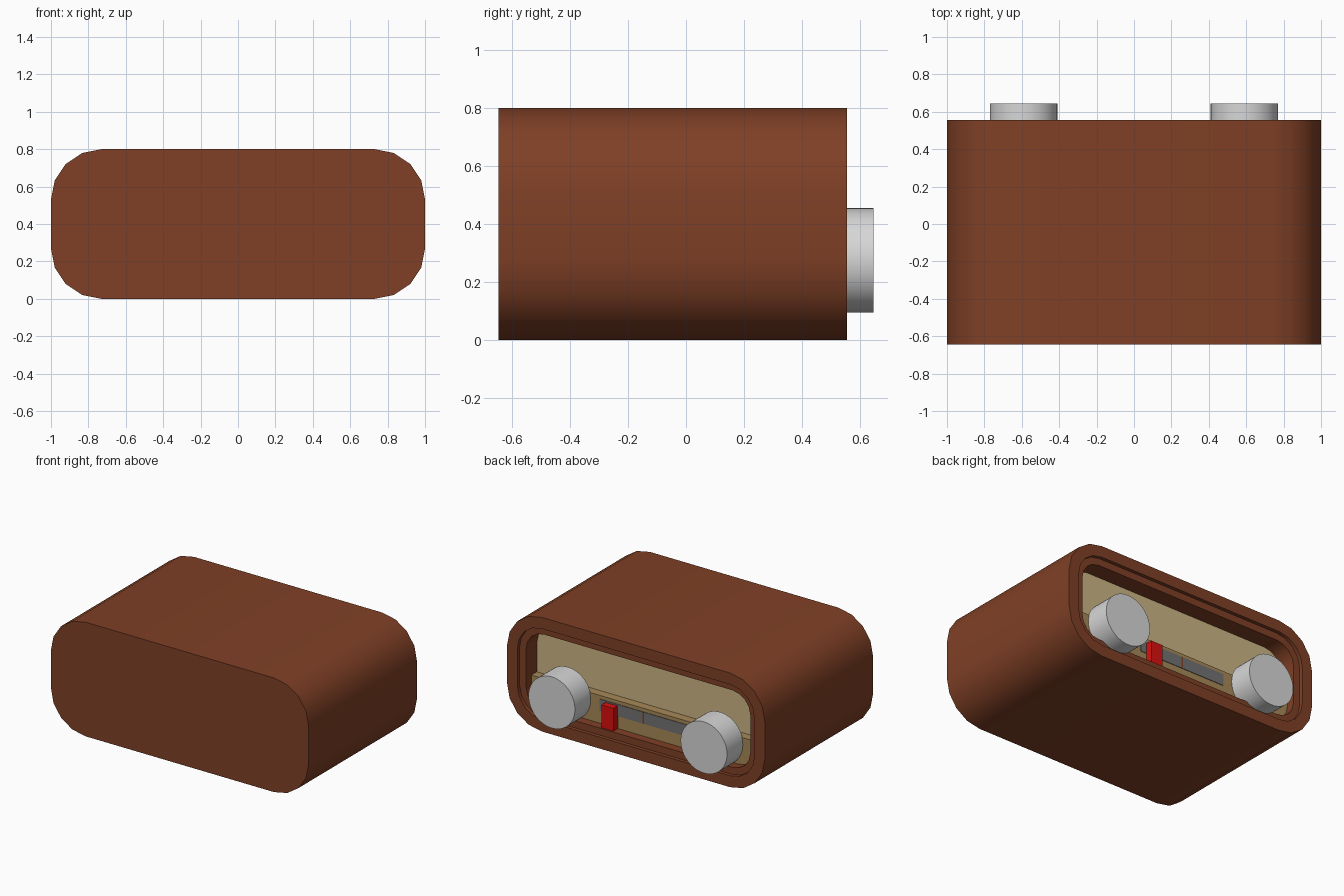
import bpy, bmesh, math

if "Cube" in bpy.data.objects:
    bpy.data.objects.remove(bpy.data.objects["Cube"])


def mat(name, r, g, b):
    m = bpy.data.materials.new(name)
    m.diffuse_color = (r, g, b, 1)
    m.use_nodes = True
    m.node_tree.nodes["Principled BSDF"].inputs["Base Color"].default_value = m.diffuse_color
    return m


BROWN = mat("brown_case", 0.215, 0.051, 0.019)
CREAM = mat("cream_panel", 0.60, 0.46, 0.23)
GOLD = mat("dark_tan", 0.38, 0.25, 0.095)
GREY = mat("grey_dial", 0.17, 0.17, 0.17)
SILVER = mat("silver_knob", 0.68, 0.68, 0.68)
RED = mat("red_pointer", 0.70, 0.005, 0.005)


def outline(inset, seg=4):
    """Rounded rectangle in (x, z), inset from the 2 x 0.8 case outline."""
    r = 0.27 - inset
    pts = []
    for k, (cx, cz) in enumerate([(0.73, 0.53), (-0.73, 0.53), (-0.73, 0.27), (0.73, 0.27)]):
        for i in range(seg + 1):
            a = math.radians(90 * k + 90 * i / seg)
            pts.append((cx + r * math.cos(a), cz + r * math.sin(a)))
    return pts


def loft(name, loops, material, smooth=True):
    """Skin a list of (points, y) loops and cap both ends."""
    bm = bmesh.new()
    rings = [[bm.verts.new((x, y, z)) for x, z in pts] for pts, y in loops]
    for a, b in zip(rings, rings[1:]):
        for i in range(len(a)):
            j = (i + 1) % len(a)
            bm.faces.new((a[i], a[j], b[j], b[i]))
    bm.faces.new(rings[0])
    bm.faces.new(rings[-1])
    bmesh.ops.recalc_face_normals(bm, faces=bm.faces)
    me = bpy.data.meshes.new(name)
    bm.to_mesh(me)
    bm.free()
    me.materials.append(material)
    ob = bpy.data.objects.new(name, me)
    bpy.context.collection.objects.link(ob)
    if smooth:
        bpy.ops.object.select_all(action='DESELECT')
        ob.select_set(True)
        bpy.context.view_layer.objects.active = ob
        bpy.ops.object.shade_smooth_by_angle(angle=math.radians(35))
    return ob


def box(name, x0, x1, y0, y1, z0, z1, material):
    pts = [(x0, z0), (x1, z0), (x1, z1), (x0, z1)]
    return loft(name, [(pts, y0), (pts, y1)], material, False)


# Case with a stepped recess; the recess floor is the cream panel
case = loft("case", [(outline(0), -0.645), (outline(0), 0.555),
                     (outline(0.08), 0.555), (outline(0.08), 0.53),
                     (outline(0.13), 0.53), (outline(0.13), 0.41)], BROWN)
case.data.materials.append(CREAM)
for p in case.data.polygons:
    if abs(p.center.y - 0.41) < 0.001:
        p.material_index = 1

# Lower dial shelf, following the recess outline
TOP = 0.325
shelf = [(x, min(z, TOP)) for x, z in outline(0.13) if z < TOP]
shelf = [(-0.87, TOP)] + shelf + [(0.87, TOP)]
loft("dial_shelf", [(shelf, 0.41), (shelf, 0.47)], GOLD, False)

# Dial windows and the divider between them
for side, s in (("left", -1), ("right", 1)):
    xs = sorted((s * 0.006, s * 0.34))
    box("dial_window_" + side, xs[0], xs[1], 0.465, 0.474, 0.218, 0.30, GREY)
box("dial_divider", -0.006, 0.006, 0.465, 0.475, 0.218, 0.30, BROWN)

# Red pointer
box("pointer", 0.20, 0.293, 0.47, 0.52, 0.10, 0.29, RED)

# Knobs
for side, s in (("left", -1), ("right", 1)):
    circle = [(s * 0.59 + 0.18 * math.cos(2 * math.pi * i / 48),
               0.275 + 0.18 * math.sin(2 * math.pi * i / 48)) for i in range(48)]
    loft("knob_" + side, [(circle, 0.465), (circle, 0.645)], SILVER)
